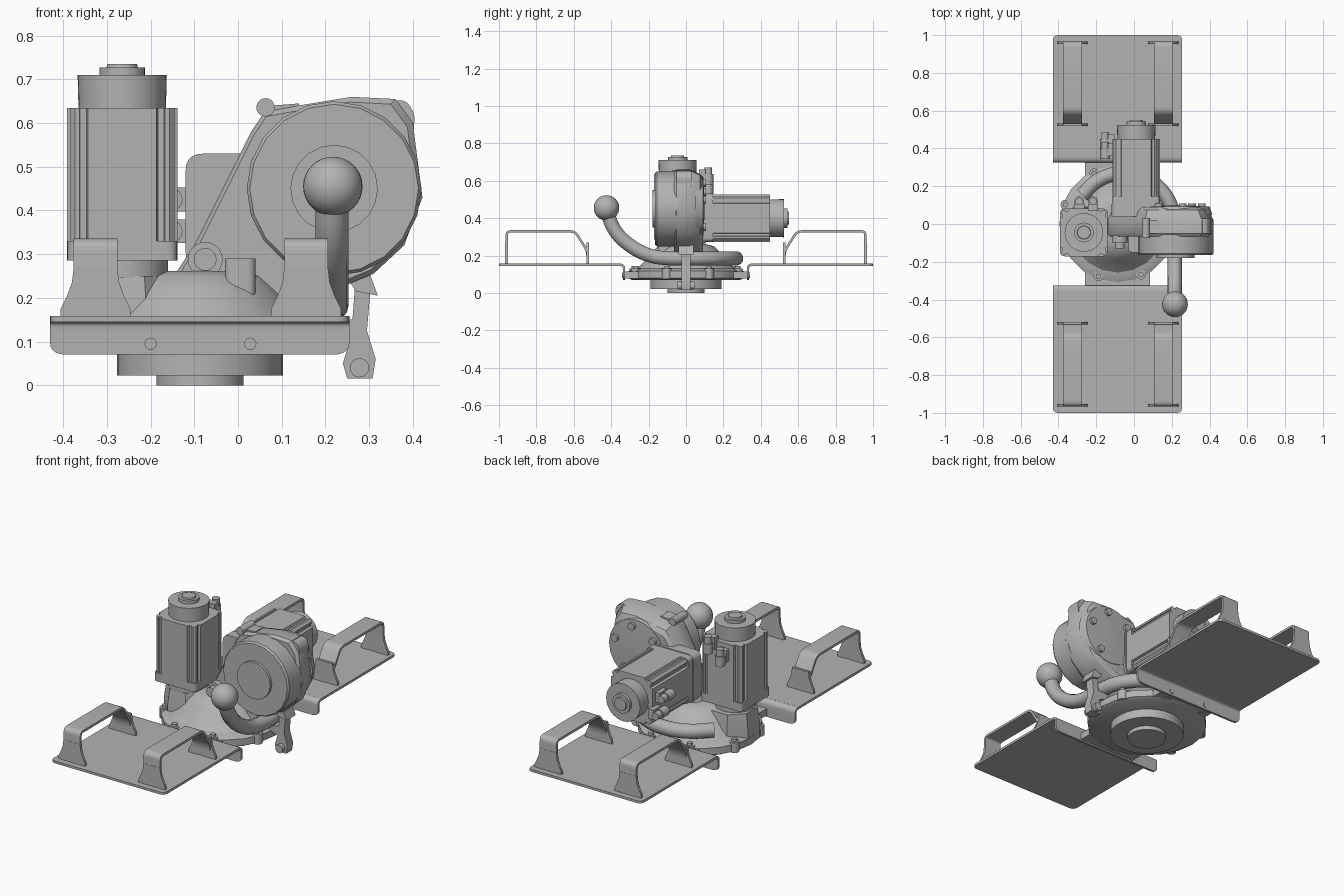
import bpy, bmesh, math
from mathutils import Matrix, Vector

cube = bpy.data.objects.get("Cube")
if cube:
    bpy.data.objects.remove(cube, do_unlink=True)

grey = bpy.data.materials.new("machine grey")
grey.use_nodes = True
grey.diffuse_color = (0.45, 0.45, 0.45, 1)
grey.node_tree.nodes["Principled BSDF"].inputs["Base Color"].default_value = (0.45, 0.45, 0.45, 1)

# Axis frames: profile u, profile v and extrusion direction
FRAMES = {"x": ((0, 1, 0), (0, 0, 1), (1, 0, 0)),
          "y": ((1, 0, 0), (0, 0, 1), (0, 1, 0)),
          "z": ((1, 0, 0), (0, 1, 0), (0, 0, 1))}
UP = Matrix.Identity(4)


def finish(obj, smooth=True):
    obj.data.materials.append(grey)
    bpy.ops.object.select_all(action="DESELECT")
    obj.select_set(True)
    bpy.context.view_layer.objects.active = obj
    if smooth:
        bpy.ops.object.shade_smooth_by_angle(angle=math.radians(32))
    return obj


def loft(name, rings, axis, place=UP):
    """Skin a list of (profile points, position along axis) and cap both ends."""
    u, v, w = [Vector(a) for a in FRAMES[axis]]
    bm = bmesh.new()
    loops = [[bm.verts.new(place @ (u * a + v * b + w * h)) for a, b in pts] for pts, h in rings]
    for low, high in zip(loops, loops[1:]):
        for i in range(len(low)):
            j = (i + 1) % len(low)
            bm.faces.new((low[i], low[j], high[j], high[i]))
    bm.faces.new(loops[0])
    bm.faces.new(loops[-1])
    bmesh.ops.recalc_face_normals(bm, faces=bm.faces)
    mesh = bpy.data.meshes.new(name)
    bm.to_mesh(mesh)
    bm.free()
    obj = bpy.data.objects.new(name, mesh)
    bpy.context.collection.objects.link(obj)
    return finish(obj)


def prism(name, pts, start, end, axis, place=UP):
    return loft(name, [(pts, start), (pts, end)], axis, place)


def circle(u, v, r, n=32, turn=0.0):
    return [(u + r * math.cos(turn + math.tau * i / n), v + r * math.sin(turn + math.tau * i / n))
            for i in range(n)]


def rect(u0, u1, v0, v1):
    return [(u0, v0), (u1, v0), (u1, v1), (u0, v1)]


def turned(name, u, v, steps, axis, n=32, place=UP):
    return loft(name, [(circle(u, v, r, n), h) for r, h in steps], axis, place)


def rounded(pts, r, closed=True, steps=5):
    """Replace corners by small curves."""
    out = []
    for i, p in enumerate(pts):
        p = Vector(p)
        if not closed and i in (0, len(pts) - 1):
            out.append(p)
            continue
        a, b = Vector(pts[i - 1]) - p, Vector(pts[(i + 1) % len(pts)]) - p
        a = p + a.normalized() * min(r, a.length * 0.49)
        b = p + b.normalized() * min(r, b.length * 0.49)
        for k in range(steps + 1):
            t = k / steps
            out.append(a * (1 - t) ** 2 + p * 2 * t * (1 - t) + b * t * t)
    return [tuple(p) for p in out]


def ribbon(pts, thick):
    """Outline of a bent strip that follows a path."""
    pts = [Vector(p) for p in pts]
    inner = []
    for i, p in enumerate(pts):
        d = (pts[min(i + 1, len(pts) - 1)] - pts[max(i - 1, 0)]).normalized()
        inner.append(p + Vector((d.y, -d.x)) * thick)
    return [tuple(p) for p in pts + inner[::-1]]


# Carrier trays with flange, bolts and two handles each
FOOT = [(-.08, .155), (-.08, .175), (-.065, .205), (-.054, .235), (-.05, .27),
        (.05, .27), (.054, .235), (.065, .205), (.08, .175), (.08, .155)]
for side, place in (("front", UP), ("back", Matrix.Scale(-1, 4, (0, 1, 0)))):
    prism(side + "_tray", rounded(rect(-.43, .255, -1, -.355)[:2] + [(.255, -.355), (-.43, -.355)], .03),
          .145, .158, "z", place)
    bend = rounded([(-.40, .158), (-.325, .158), (-.325, .105)], .035, False)
    prism(side + "_tray_bend", ribbon(bend, .013), -.43, .255, "x", place)
    flange = [(-.43, .125)] + rounded([(-.43, .125), (-.43, .07), (.255, .07), (.255, .125)], .04, False)[1:]
    prism(side + "_tray_flange", flange, -.338, -.325, "y", place)
    for i, x in enumerate((-.2, .028)):
        turned(f"{side}_flange_bolt_{i}", x, .095, ((.014, -.342), (.014, -.3)), "y", 16, place)
    for i, x in enumerate((-.326, .156)):
        path = rounded([(-.966, .155), (-.966, .336), (-.59, .336), (-.52, .225), (-.52, .155)], .03, False)
        prism(f"{side}_handle_{i}", ribbon(path, .013), x - .05, x + .05, "x", place)
        shape = [(x + u, z) for u, z in FOOT]
        for j, y in enumerate((-.967, -.533)):
            prism(f"{side}_handle_{i}_foot_{j}", shape, y, y + .014, "y", place)
    # Brackets joining flange to the turntable
    prism(side + "_bracket", rect(-.26, .085, -.33, -.2), .078, .115, "z", place)

# Turntable: lower bearing, rim plate and cast hub
CX = -.087
turned("lower_bearing", CX, 0, ((.1, 0), (.1, .022), (.19, .022), (.19, .075)), "z", 40)
turned("rim_plate", CX, 0, ((.29, .07), (.308, .08), (.308, .118), (.27, .135)), "z", 20)
turned("cast_hub", CX, 0, ((.262, .13), (.225, .165), (.185, .215), (.15, .25), (.1, .262)), "z", 20)
for i in range(8):
    a = math.tau * (i + .55) / 8
    turned(f"rim_bolt_ear_{i}", CX + .295 * math.cos(a), .295 * math.sin(a),
           ((.026, .075), (.026, .13), (.014, .13), (.014, .145)), "z", 12)

# Gear housing below the upright motor
loft("gear_housing", [(circle(-.262, -.03, r, 8, math.pi / 8), h)
                      for r, h in ((.138, .085), (.138, .16), (.125, .25))], "z")


# Motors share one layout, built along their own upright axis
def motor(name, place):
    quarter = [(.126, -.078), (.126, .078), (.113, .082), (.113, .096), (.12, .098), (.12, .108), (.108, .12),
               (.098, .12), (.096, .113), (.082, .113)]
    body = []
    for k in range(4):
        c, s = (1, 0, -1, 0)[k], (0, 1, 0, -1)[k]
        body += [(c * u - s * v, s * u + c * v) for u, v in quarter]
    prism(name + "_body", body, .02, .35, "z", place)
    prism(name + "_flange", rounded(rect(-.126, .126, -.126, .126), .025), 0, .045, "z", place)
    turned(name + "_neck", 0, 0, ((.105, -.04), (.105, .01)), "z", 32, place)
    turned(name + "_encoder", 0, 0, ((.1, .345), (.102, .425), (.052, .425), (.052, .442), (.036, .442),
                                    (.034, .45)), "z", 32, place)
    # Cable sockets on the rear
    for i, x in enumerate((-.025, .048)):
        h = .29 + .05 * i
        prism(f"{name}_socket_base_{i}", rect(x - .027, x + .027, h - .03, h + .035), .115, .15, "y", place)
        turned(f"{name}_socket_{i}", x, .165, ((.026, h - .045), (.026, h + .01), (.02, h + .01), (.02, h + .045)),
               "z", 16, place)


motor("upright_motor", Matrix.Translation((-.265, -.045, .285)))
lying = Matrix(((0, -1, 0, .012), (0, 0, 1, .1), (-1, 0, 0, .40), (0, 0, 0, 1)))
motor("lying_motor", lying)
prism("lying_motor_mount", rounded(rect(-.12, .145, .265, .53), .04), .04, .105, "y")

# Arm casting that rises from the hub to the drum
casting = [(-.17, .14), (-.14, .26), (-.1, .32), (.03, .58), (.06, .625), (.15, .642), (.26, .66), (.36, .655),
           (.4, .6), (.422, .43), (.38, .32), (.31, .255), (.2, .21), (.13, .14)]


def shrink(k):
    return [(.15 + (u - .15) * k, .42 + (v - .42) * k) for u, v in casting]


loft("arm_casting", [(shrink(.95), -.065), (casting, -.05), (casting, .02), (shrink(.9), .075), (shrink(.8), .09)],
     "y")
turned("drum", .22, .45, ((.2, -.04), (.2, -.155), (.193, -.165), (.1, -.165), (.1, -.18)), "y", 20)
turned("drum_back_cover", .235, .46, ((.18, .05), (.165, .092), (.03, .1)), "y", 20)
for i, a in enumerate((.3, 1.4, 2.5, 5.3)):
    turned(f"back_cover_bolt_{i}", .235 + .13 * math.cos(a), .46 + .13 * math.sin(a),
           ((.02, .08), (.02, .108)), "y", 12)
turned("upper_lug", .063, .636, ((.021, -.075), (.021, .03)), "y", 20)
prism("upper_lug_web", [(.045, .625), (.063, .61), (.14, .6), (.14, .645), (.08, .64)], -.05, .02, "y")
prism("right_lug", rounded([(.33, .58), (.4, .56), (.405, .62), (.385, .652), (.33, .652)], .015), -.05, .03, "y")

# Fittings on the hub front
turned("hub_fitting", -.075, .288, ((.04, -.06), (.04, -.1), (.026, -.1), (.026, -.13)), "y", 20)
prism("hub_boss", rounded(rect(-.03, .04, -.15, -.05), .02), .18, .29, "z")

# Stop bracket hanging under the drum
stop = [(.27, .26), (.305, .24), (.295, .125), (.315, .06), (.308, .015), (.25, .015), (.24, .05), (.255, .1),
        (.2, .12), (.2, .15), (.262, .15)]
prism("stop_bracket", stop, -.025, .025, "y")
turned("stop_pin", .278, .04, ((.022, -.045), (.022, .045)), "y", 16)
prism("stop_wing", [(.24, .26), (.27, .215), (.32, .205), (.3, .26)], -.04, .04, "y")

# Bent pipe that circles the hub and rises to the ball
path = [(-.055 + .268 * math.cos(a), .268 * math.sin(a), .185)
        for a in [math.radians(d) for d in (145, 120, 95, 70, 45, 20, 0)]]
path += [(.215, y, z) for y, z in ((-.09, .185), (-.2, .203), (-.3, .255), (-.38, .335), (-.425, .44))]
curve = bpy.data.curves.new("bent_pipe", "CURVE")
curve.dimensions = "3D"
curve.bevel_depth = .038
curve.bevel_resolution = 5
curve.use_fill_caps = True
curve.resolution_u = 6
spline = curve.splines.new("BEZIER")
spline.bezier_points.add(len(path) - 1)
for point, co in zip(spline.bezier_points, path):
    point.co = co
    point.handle_left_type = point.handle_right_type = "AUTO"
pipe = bpy.data.objects.new("bent_pipe", curve)
bpy.context.collection.objects.link(pipe)
finish(pipe, False)
bpy.ops.object.convert(target="MESH")
bpy.ops.object.shade_smooth_by_angle(angle=math.radians(40))

bpy.ops.mesh.primitive_uv_sphere_add(segments=32, ring_count=16, radius=.068, location=(.217, -.425, .455))
bpy.context.object.name = "pipe_ball"
finish(bpy.context.object)
